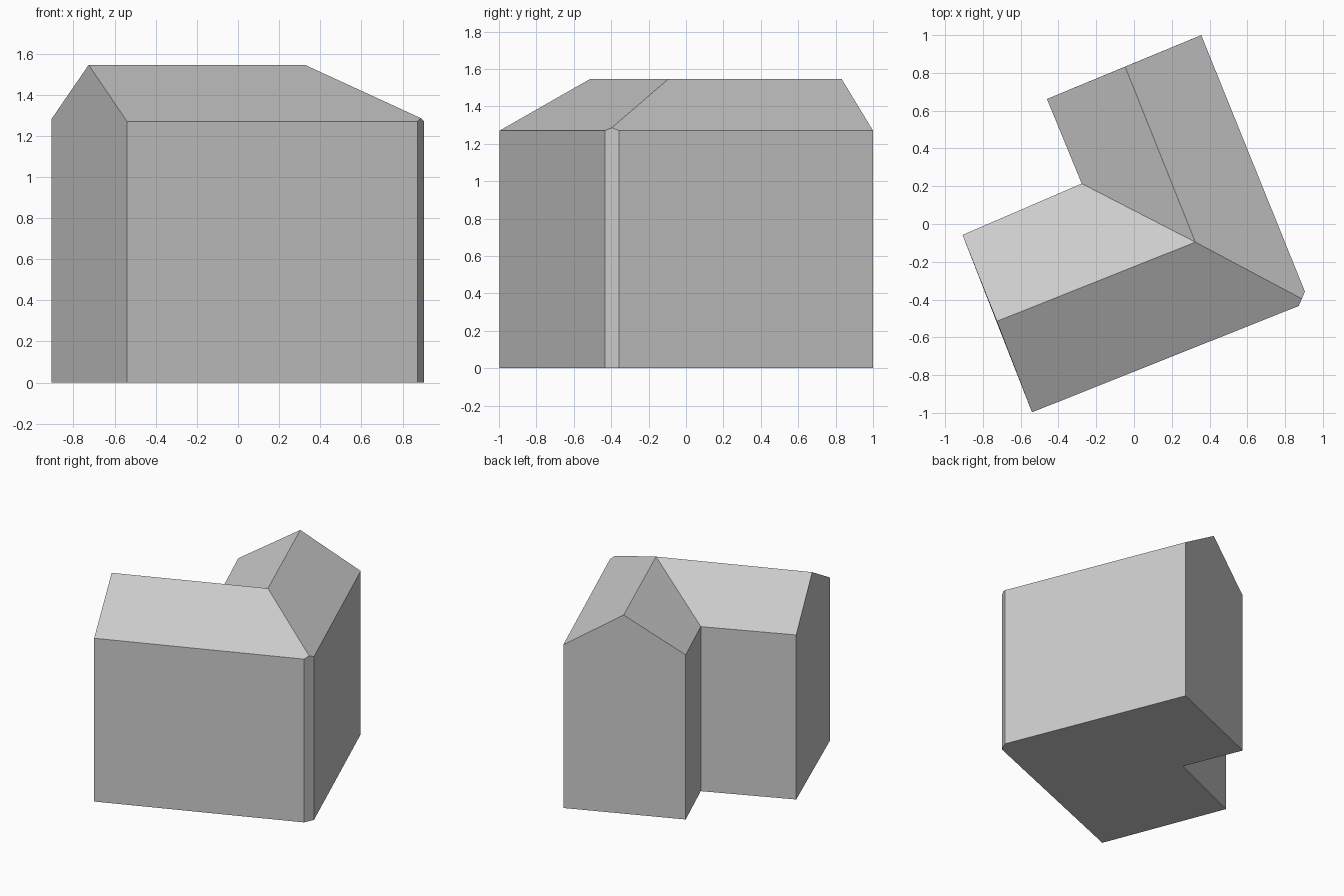
import bpy
import bmesh
from mathutils import Vector

cube = bpy.data.objects.get("Cube")
if cube:
    bpy.data.objects.remove(cube, do_unlink=True)

grey = bpy.data.materials.new("plain grey")
grey.use_nodes = True
colour = (0.6, 0.6, 0.6, 1)
grey.diffuse_color = colour
grey.node_tree.nodes["Principled BSDF"].inputs["Base Color"].default_value = colour

# Heights: outer eaves, courtyard eaves, ridge
OUTER, INNER, RIDGE = 1.27, 1.28, 1.545

# L-shaped footprint at eaves height, anticlockwise from the front corner
front = Vector((-0.54, -0.997, OUTER))
cut_a = Vector((0.872, -0.434, OUTER))
cut_b = Vector((0.905, -0.358, OUTER))
back = Vector((0.356, 1.0, OUTER))
back_inner = Vector((-0.461, 0.662, INNER))
valley = Vector((-0.277, 0.214, INNER))
front_inner = Vector((-0.908, -0.058, INNER))
eaves = [front, cut_a, cut_b, back, back_inner, valley, front_inner]

# Ridge points and the peak of the cut corner
ridge_front = Vector((-0.726, -0.515, RIDGE))
ridge_turn = Vector((0.325, -0.096, RIDGE))
ridge_back = Vector((-0.047, 0.833, RIDGE))
hip_foot = (cut_a + cut_b) / 2 + Vector((0, 0, 0.016))


def ground(p):
    return Vector((p.x, p.y, 0))


def build(name, polygons):
    bm = bmesh.new()
    for points in polygons:
        bm.faces.new([bm.verts.new(p) for p in points])
    bmesh.ops.remove_doubles(bm, verts=bm.verts, dist=0.0001)
    mesh = bpy.data.meshes.new(name)
    bm.to_mesh(mesh)
    bm.free()
    mesh.materials.append(grey)
    obj = bpy.data.objects.new(name, mesh)
    bpy.context.collection.objects.link(obj)


# Walls with two gables, the cut corner and the floor
peaks = {1: hip_foot, 3: ridge_back, 6: ridge_front}
walls = [[ground(p) for p in reversed(eaves)]]
for i, a in enumerate(eaves):
    b = eaves[(i + 1) % len(eaves)]
    top = [b, peaks[i], a] if i in peaks else [b, a]
    walls.append([ground(a), ground(b)] + top)
build("walls", walls)

# Four roof slopes meeting along the ridges, hip and valley
build("roof", [
    [front, cut_a, hip_foot, ridge_turn, ridge_front],
    [hip_foot, cut_b, back, ridge_back, ridge_turn],
    [ridge_back, back_inner, valley, ridge_turn],
    [ridge_turn, valley, front_inner, ridge_front],
])
